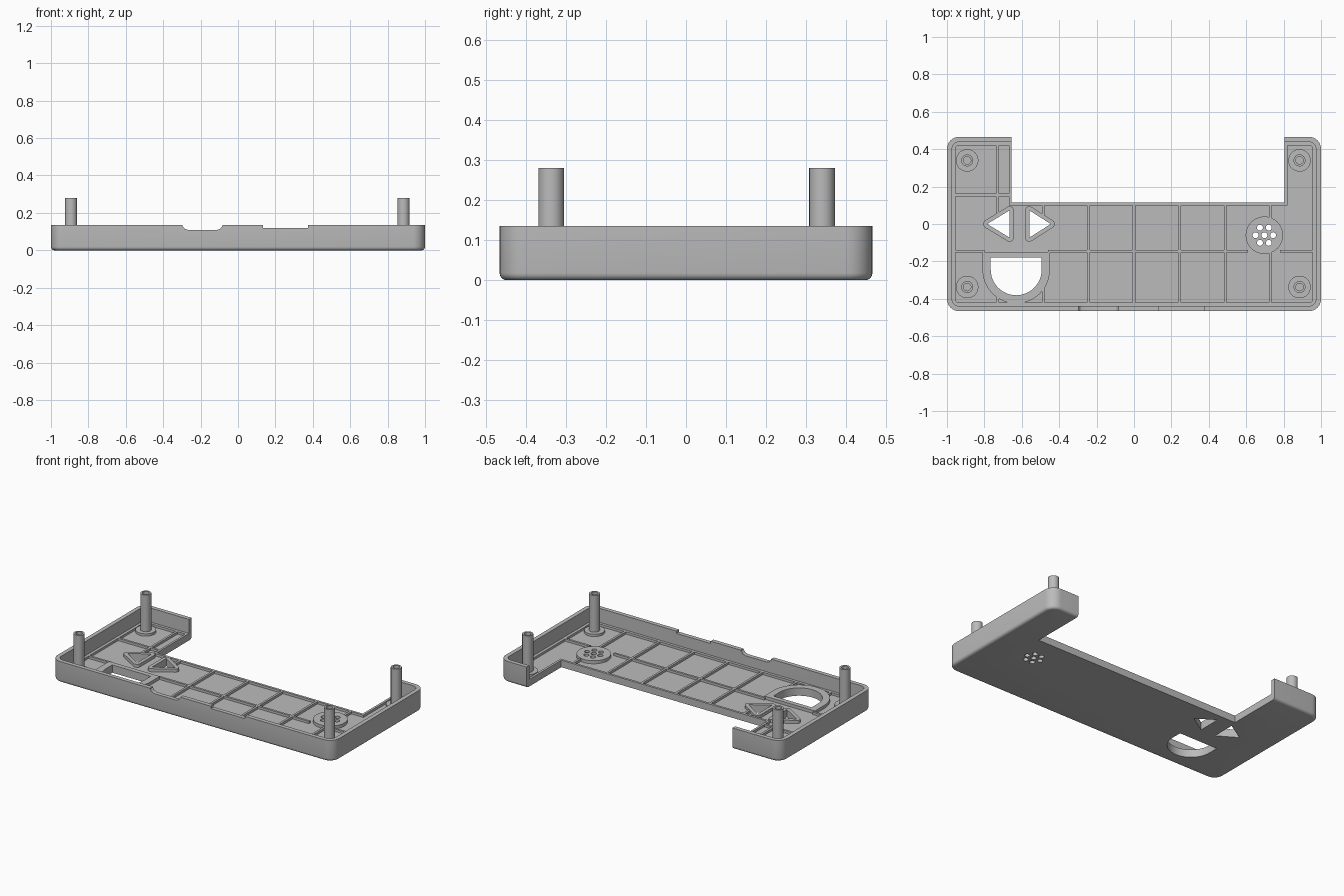
import bpy, bmesh, math

if "Cube" in bpy.data.objects:
    bpy.data.objects.remove(bpy.data.objects["Cube"])

grey = bpy.data.materials.new("plain grey plastic")
grey.diffuse_color = (0.5, 0.5, 0.5, 1)
grey.use_nodes = True
grey.node_tree.nodes["Principled BSDF"].inputs["Base Color"].default_value = grey.diffuse_color

FLOOR, RIB, RIM, TOP = 0.03, 0.045, 0.05, 0.135


def finish(name, bm):
    bmesh.ops.recalc_face_normals(bm, faces=bm.faces)
    me = bpy.data.meshes.new(name)
    bm.to_mesh(me)
    bm.free()
    me.materials.append(grey)
    ob = bpy.data.objects.new(name, me)
    bpy.context.collection.objects.link(ob)
    return ob


def loft(name, rings, closed=False):
    """Skin a stack of equal point loops; closed joins the last to the first."""
    bm = bmesh.new()
    vs = [[bm.verts.new(p) for p in r] for r in rings]
    n = len(vs[0])
    pairs = list(zip(vs, vs[1:])) + ([(vs[-1], vs[0])] if closed else [])
    for a, b in pairs:
        for i in range(n):
            j = (i + 1) % n
            bm.faces.new((a[i], a[j], b[j], b[i]))
    if not closed:
        bm.faces.new(vs[0])
        bm.faces.new(vs[-1])
    return finish(name, bm)


def prism(name, pts, z0, z1):
    return loft(name, [[(x, y, z) for x, y in pts] for z in (z0, z1)])


def circle(cx, cy, r, n=32):
    return [(cx + r * math.cos(2 * math.pi * i / n),
             cy + r * math.sin(2 * math.pi * i / n)) for i in range(n)]


def rounded(pts, r, n=6):
    """Grow a counter-clockwise polygon by r with round corners."""
    out = []
    for i, (x, y) in enumerate(pts):
        px, py = pts[i - 1]
        qx, qy = pts[(i + 1) % len(pts)]
        a = math.atan2(y - py, x - px) - math.pi / 2
        b = math.atan2(qy - y, qx - x) - math.pi / 2
        turn = (b - a) % (2 * math.pi)
        out += [(x + r * math.cos(a + turn * k / n),
                 y + r * math.sin(a + turn * k / n)) for k in range(n + 1)]
    return out


def rect(x0, x1, y0, y1):
    return [(x0, y0), (x1, y0), (x1, y1), (x0, y1)]


def footprint(inset):
    c = 0.065
    return rounded(rect(-1 + c, 1 - c, -0.466 + c, 0.466 - c), c - inset, 8)


def d_shape(r, top):
    cx, cy = -0.63, -0.245
    arc = [(cx + r * math.cos(math.pi * (1 + k / 24)),
            cy + r * math.sin(math.pi * (1 + k / 24))) for k in range(25)]
    return arc + [(cx + r, top), (cx - r, top)]


def cut(ob, cutters):
    bpy.context.view_layer.objects.active = ob
    for c in cutters:
        m = ob.modifiers.new("cut", 'BOOLEAN')
        m.operation, m.solver, m.object = 'DIFFERENCE', 'EXACT', c
        bpy.ops.object.modifier_apply(modifier=m.name)


def smooth(ob):
    bpy.ops.object.select_all(action='DESELECT')
    ob.select_set(True)
    bpy.context.view_layer.objects.active = ob
    bpy.ops.object.shade_smooth_by_angle(angle=math.radians(32))


# tray with a rounded bottom edge
e = 0.018
profile = [(e * (1 - math.sin(a)), e * (1 - math.cos(a)))
           for a in (math.pi / 2 * k / 4 for k in range(5))] + [(0, TOP)]
tray = loft("tray", [[(x, y, z) for x, y in footprint(i)] for i, z in profile])

# cutters for openings through the floor
tri_l = [(-0.785, 0), (-0.665, -0.073), (-0.665, 0.073)]
tri_r = [(-0.56, -0.073), (-0.445, 0), (-0.56, 0.073)]
speaker = (0.697, -0.06)
vents = [speaker] + [(speaker[0] + 0.047 * math.cos(k * math.pi / 3),
                      speaker[1] + 0.047 * math.sin(k * math.pi / 3)) for k in range(6)]
holes = [prism("hole_cutter", p, -0.1, 0.3)
         for p in [tri_l, tri_r, d_shape(0.136, -0.18)]]
vent_holes = [prism("vent_cutter", circle(x, y, 0.016, 16), -0.1, 0.3) for x, y in vents]

# cutters for the cavity, rear notch and front wall dips
dip = [(-0.297, 0.15), (-0.297, 0.13), (-0.285, 0.115), (-0.265, 0.108),
       (-0.115, 0.108), (-0.095, 0.115), (-0.083, 0.13), (-0.083, 0.15)]
shapers = [prism("cavity_cutter", footprint(0.027), RIB, 0.3),
           prism("floor_cutter", footprint(0.045), FLOOR, 0.3),
           prism("notch_cutter", rect(-0.655, 0.805, 0.115, 0.7), -0.1, 0.3),
           loft("dip_cutter", [[(x, y, z) for x, z in dip] for y in (-0.6, -0.4)]),
           prism("slot_cutter", rect(0.133, 0.375, -0.6, -0.4), 0.12, 0.3)]
cut(tray, shapers + holes + vent_holes)
smooth(tray)

# raised rims around the openings
rims = [prism("arrow_rim_left", rounded(tri_l, 0.022), 0.02, RIM),
        prism("arrow_rim_right", rounded(tri_r, 0.022), 0.02, RIM),
        prism("round_button_rim", d_shape(0.18, -0.15), 0.02, RIM)]
for rim, hole in zip(rims, holes):
    cut(rim, [hole])
    smooth(rim)
disc = prism("speaker_disc", circle(*speaker, 0.1, 40), 0.02, RIM)
cut(disc, vent_holes)
smooth(disc)

for c in shapers + holes + vent_holes:
    bpy.data.objects.remove(c)

# stiffening ribs on the floor
w = 0.007
spans = [(-0.655, 0.82, 0.1, 0.115), (0.805, 0.82, 0.1, 0.43),
         (-0.669, -0.655, 0.1, 0.43),
         (-0.96, -0.8, -0.152, -0.138), (-0.46, 0.61, -0.152, -0.138),
         (0.78, 0.96, -0.152, -0.138), (-0.96, -0.66, 0.148, 0.162),
         (-0.73 - w, -0.73 + w, 0.155, 0.43), (-0.73 - w, -0.73 + w, 0.06, 0.155),
         (-0.485 - w, -0.485 + w, 0.045, 0.105), (-0.485 - w, -0.485 + w, -0.43, -0.33),
         (-0.73 - w, -0.73 + w, -0.43, -0.38),
         (0.728 - w, 0.728 + w, 0.03, 0.105), (0.728 - w, 0.728 + w, -0.43, -0.145)]
spans += [(x - w, x + w, -0.43, 0.105) for x in (-0.243, 0, 0.243, 0.487)]
for s in spans:
    prism("rib", rect(*s), 0.02, RIB)

# hollow corner posts with foot rings
for x in (-0.892, 0.885):
    for y in (-0.337, 0.34):
        section = [(0.032, 0.02), (0.032, 0.28), (0.02, 0.28), (0.02, 0.02)]
        smooth(loft("post", [[(a, b, z) for a, b in circle(x, y, r)]
                             for r, z in section], True))
        section = [(0.06, 0.02), (0.06, RIB), (0.031, RIB), (0.031, 0.02)]
        smooth(loft("post_foot", [[(a, b, z) for a, b in circle(x, y, r)]
                                  for r, z in section], True))
